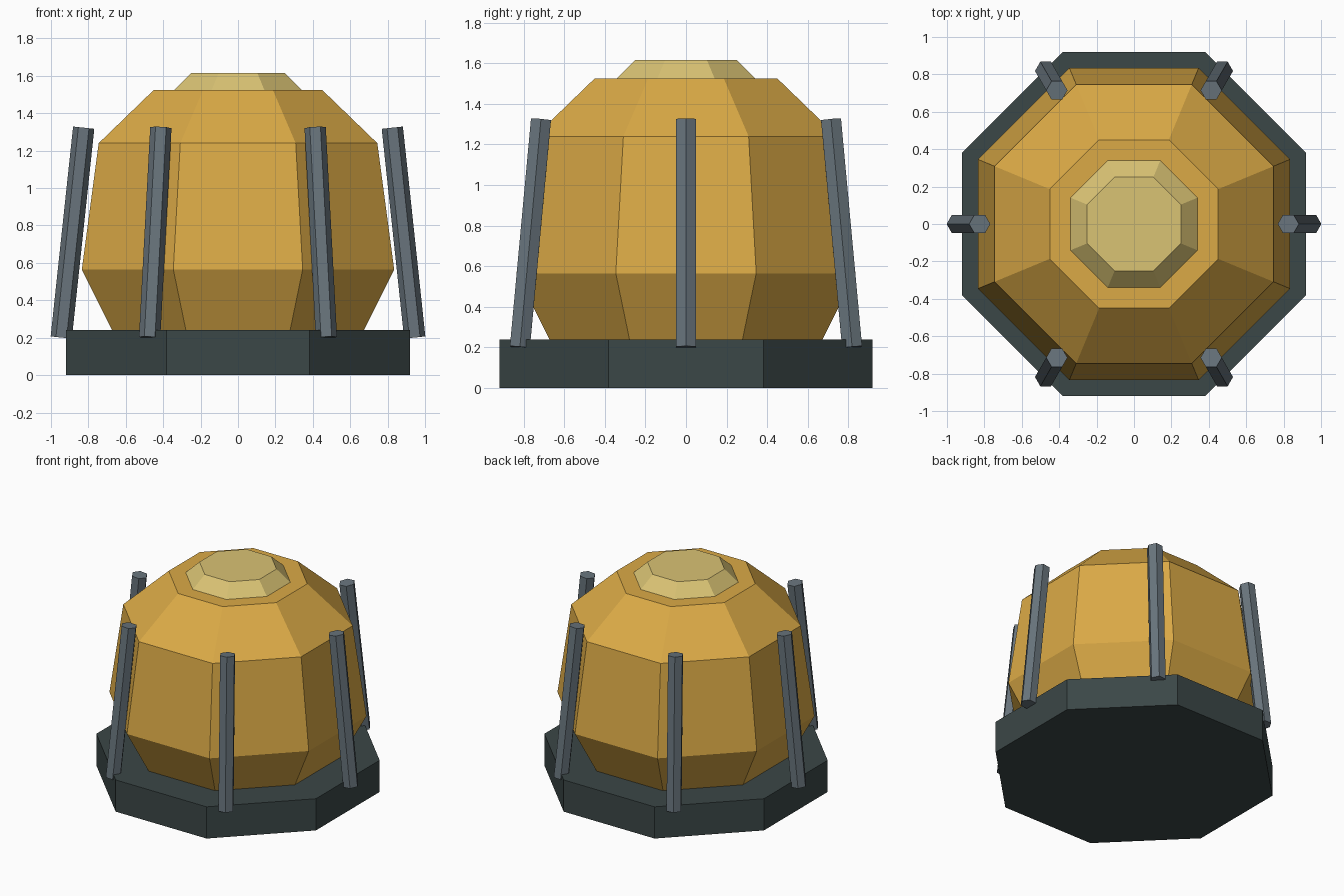
import bpy, bmesh, math
from mathutils import Vector, Matrix

cube = bpy.data.objects.get("Cube")
if cube:
    bpy.data.objects.remove(cube, do_unlink=True)


def make_material(name, srgb):
    colour = [((c / 255 + 0.055) / 1.055) ** 2.4 for c in srgb] + [1.0]
    mat = bpy.data.materials.new(name)
    mat.use_nodes = True
    mat.diffuse_color = colour
    mat.node_tree.nodes["Principled BSDF"].inputs["Base Color"].default_value = colour
    return mat


def stacked_prism(name, sides, profile, mat, turn=0.0):
    """Closed solid from (corner radius, z) rings, flat shaded."""
    bm = bmesh.new()
    rings = []
    for radius, z in profile:
        angles = [turn + math.tau * i / sides for i in range(sides)]
        rings.append([bm.verts.new((radius * math.cos(a), radius * math.sin(a), z))
                      for a in angles])
    for low, high in zip(rings, rings[1:]):
        for i in range(sides):
            j = (i + 1) % sides
            bm.faces.new((low[i], low[j], high[j], high[i]))
    bm.faces.new(rings[0][::-1])
    bm.faces.new(rings[-1])
    mesh = bpy.data.meshes.new(name)
    bm.to_mesh(mesh)
    bm.free()
    mesh.materials.append(mat)
    obj = bpy.data.objects.new(name, mesh)
    bpy.context.collection.objects.link(obj)
    return obj


def octagon(name, profile, mat):
    """Octagonal solid with flats on the axes; profile gives (half width, z)."""
    grow = 1 / math.cos(math.pi / 8)
    return stacked_prism(name, 8, [(r * grow, z) for r, z in profile], mat, math.pi / 8)


base_grey = make_material("dark slate", (59, 71, 71))
amber = make_material("amber", (219, 170, 70))
pale_gold = make_material("pale gold", (218, 195, 116))
steel = make_material("steel grey", (104, 116, 124))

# Base slab, faceted dome and top cap
octagon("base", [(0.92, 0), (0.92, 0.24)], base_grey)
octagon("dome", [(0.67, 0.235), (0.835, 0.565), (0.745, 1.24), (0.45, 1.525)], amber)
octagon("top_cap", [(0.345, 1.52), (0.25, 1.615)], pale_gold)

# Six hexagonal struts leaning inwards around the dome
foot, head = Vector((0.945, 0, 0.201)), Vector((0.825, 0, 1.323))
axis = head - foot
lean = Matrix.Rotation(math.atan2(axis.x, axis.z), 4, 'Y')
for i in range(6):
    strut = stacked_prism(f"strut_{i + 1}", 6, [(0.057, 0), (0.057, axis.length)], steel)
    strut.matrix_world = (Matrix.Rotation(math.tau * i / 6, 4, 'Z')
                          @ Matrix.Translation(foot) @ lean)
